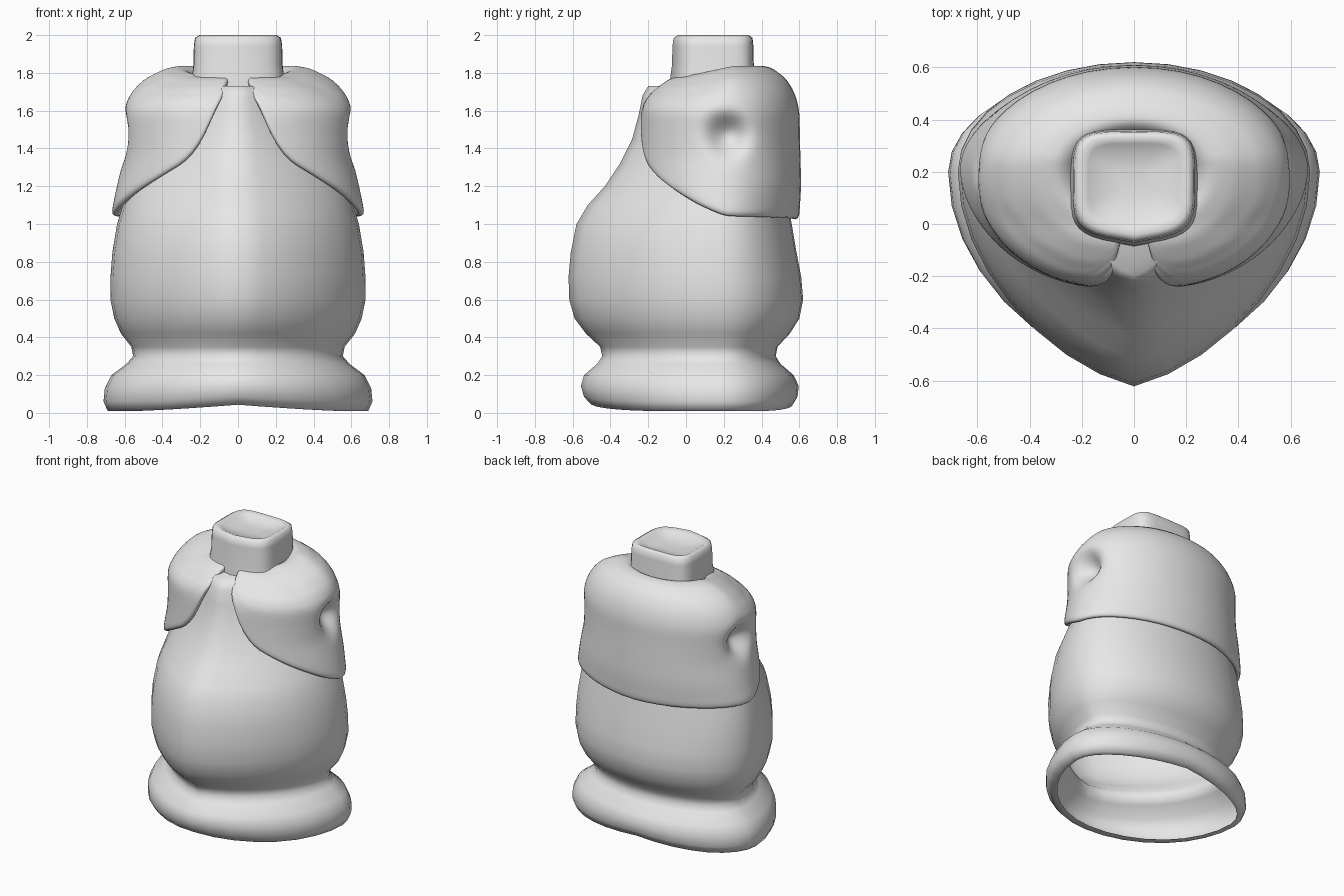
import bpy
import bmesh
from math import sin, cos, pi, radians, copysign
from mathutils import Vector

default_cube = bpy.data.objects.get("Cube")
if default_cube:
    bpy.data.objects.remove(default_cube, do_unlink=True)

clay = bpy.data.materials.new("clay_grey")
clay.use_nodes = True
clay.diffuse_color = (0.8, 0.8, 0.8, 1)
clay.node_tree.nodes["Principled BSDF"].inputs["Base Color"].default_value = (0.8, 0.8, 0.8, 1)

WIDEST_Y = 0.2


def clamp(value):
    return max(0.0, min(1.0, value))


def interpolate(table, key):
    """Linear lookup in rows whose first column is the key."""
    if key <= table[0][0]:
        return table[0][1:]
    for low, high in zip(table, table[1:]):
        if key <= high[0]:
            f = (key - low[0]) / (high[0] - low[0])
            return tuple(a + (b - a) * f for a, b in zip(low[1:], high[1:]))
    return table[-1][1:]


def loft(name, rows, closed=True, cap_end=False):
    """Skin rows of points into a smooth surface."""
    bm = bmesh.new()
    grid = [[bm.verts.new(p) for p in row] for row in rows]
    count = len(grid[0])
    for lower, upper in zip(grid, grid[1:]):
        for i in range(count if closed else count - 1):
            j = (i + 1) % count
            bm.faces.new((lower[i], lower[j], upper[j], upper[i]))
    if cap_end:
        bm.faces.new(grid[-1])
    mesh = bpy.data.meshes.new(name)
    bm.to_mesh(mesh)
    bm.free()
    mesh.materials.append(clay)
    obj = bpy.data.objects.new(name, mesh)
    bpy.context.collection.objects.link(obj)
    bpy.ops.object.select_all(action='DESELECT')
    obj.select_set(True)
    bpy.context.view_layer.objects.active = obj
    bpy.ops.object.shade_smooth()
    return obj


def outline(angle, width, front, back, pinch):
    """Egg outline; angle runs from the front, pinch sharpens the front ridge."""
    x, depth = sin(angle), cos(angle)
    if depth > 0:
        y = WIDEST_Y - (WIDEST_Y - front) * depth * (1 - pinch * abs(x))
    else:
        y = WIDEST_Y - (back - WIDEST_Y) * depth
    return width * x, y


# Body: flared foot, waist, round belly and ridged chest
# columns: height, half width, front y, back y, front pinch
body_profile = [
    (.01, .65, -.45, .53, .1), (.01, .69, -.5, .565, .1), (.06, .712, -.54, .59, .1),
    (.13, .705, -.556, .597, .1), (.2, .67, -.54, .57, .1), (.26, .59, -.47, .5, .12),
    (.3, .555, -.443, .475, .14), (.35, .565, -.455, .485, .16), (.42, .62, -.53, .55, .18),
    (.5, .655, -.59, .6, .2), (.6, .675, -.618, .62, .2), (.72, .675, -.622, .61, .2),
    (.85, .665, -.61, .585, .2), (1, .64, -.58, .56, .22), (1.1, .61, -.52, .54, .26),
    (1.2, .58, -.43, .52, .3), (1.32, .53, -.35, .5, .3), (1.45, .45, -.285, .46, .3),
    (1.58, .38, -.25, .42, .25), (1.68, .3, -.23, .38, .2), (1.73, .24, -.2, .32, .2),
]
SEGMENTS = 32
body_rows = []
for z, width, front, back, pinch in body_profile:
    row = []
    for i in range(SEGMENTS):
        x, y = outline(2 * pi * i / SEGMENTS, width, front, back, pinch)
        # the hem of the foot arches up in the middle
        arch = .035 * clamp(1 - abs(x) / .55) ** 1.3 * clamp(1 - z / .2)
        row.append((x, y, z + arch))
    body_rows.append(row)
loft("body", body_rows, cap_end=True)


# Neck: rounded square block with a dished top
neck_profile = [(1.68, .25), (1.78, .245), (1.84, .236), (1.94, .234), (1.985, .228),
                (2, .205), (1.985, .175), (1.965, .13), (1.955, .06)]
neck_rows = []
for z, half in neck_profile:
    row = []
    for i in range(SEGMENTS):
        angle = 2 * pi * i / SEGMENTS
        x = copysign(abs(sin(angle)) ** .45, sin(angle)) * half
        y = -copysign(abs(cos(angle)) ** .45, cos(angle)) * half * .83
        if y < 0:
            y -= .04 * (1 - abs(x) / half) * half / .23
        row.append((x, y + .163, z))
    neck_rows.append(row)
loft("neck", neck_rows, cap_end=True)


# Cape: open at the front, hem dropping towards the back
# shoulder columns: height, scale of the outline, extra flare at the sides
shoulder_profile = [(1.78, .36, 0), (1.83, .43, 0), (1.84, .5, 0), (1.825, .64, 0),
                    (1.77, .82, 0), (1.7, .93, 0), (1.6, 1, 0), (1.48, 1, -.01),
                    (1.35, 1.01, -.02), (1.2, 1.02, .03), (1.02, .99, .12)]
# hem columns: degrees from the front, height
hem = [(8, 1.74), (10, 1.67), (17, 1.45), (27, 1.33), (46, 1.23),
       (72, 1.11), (90, 1.045), (180, 1.02)]


def cape_column(angle, samples):
    hem_z = interpolate(hem, abs(angle))[0]
    crest = max(range(len(shoulder_profile)), key=lambda k: shoulder_profile[k][0])
    path = [Vector(p) for p in shoulder_profile[:crest + 1]]
    falling = [(-z, s, f) for z, s, f in shoulder_profile[crest:]]
    path += [Vector(p) for p in shoulder_profile[crest + 1:] if p[0] > hem_z + .01]
    path.append(Vector((hem_z, *interpolate(falling, -hem_z))))
    lengths = [0]
    for a, b in zip(path, path[1:]):
        lengths.append(lengths[-1] + (b - a).length)
    track = [(d, *p) for d, p in zip(lengths, path)]
    points = []
    for k in range(samples):
        z, scale, flare = interpolate(track, lengths[-1] * k / (samples - 1))
        t = radians(angle)
        x, y = outline(t, .612, -.245, .608, -.12)
        x *= scale + flare * sin(t) ** 2
        y = WIDEST_Y + (y - WIDEST_Y) * scale
        z -= .055 * clamp((.25 - y) / .25) * clamp((z - 1.6) / .15)
        # arm sockets pressed into both sides
        distance = Vector((y - .22, z - 1.47)).length
        dent = clamp(1 - distance / .15)
        x -= copysign(.13 * dent * dent * (3 - 2 * dent), x) * (abs(x) > .4)
        points.append((x, y, z))
    return points


half_angles = [8, 11, 15, 20, 27, 35, 44, 53, 61, 68, 74, 80, 86, 92, 98, 104,
               111, 120, 132, 147, 163]
angles = half_angles + [180] + [360 - a for a in reversed(half_angles)]
columns = [cape_column(a if a <= 180 else a - 360, 24) for a in angles]
cape = loft("cape", [list(row) for row in zip(*[reversed(c) for c in columns])], closed=False)
thickness = cape.modifiers.new("thickness", 'SOLIDIFY')
thickness.thickness = .04
thickness.offset = -1
rounding = cape.modifiers.new("rounding", 'SUBSURF')
rounding.levels = rounding.render_levels = 1
